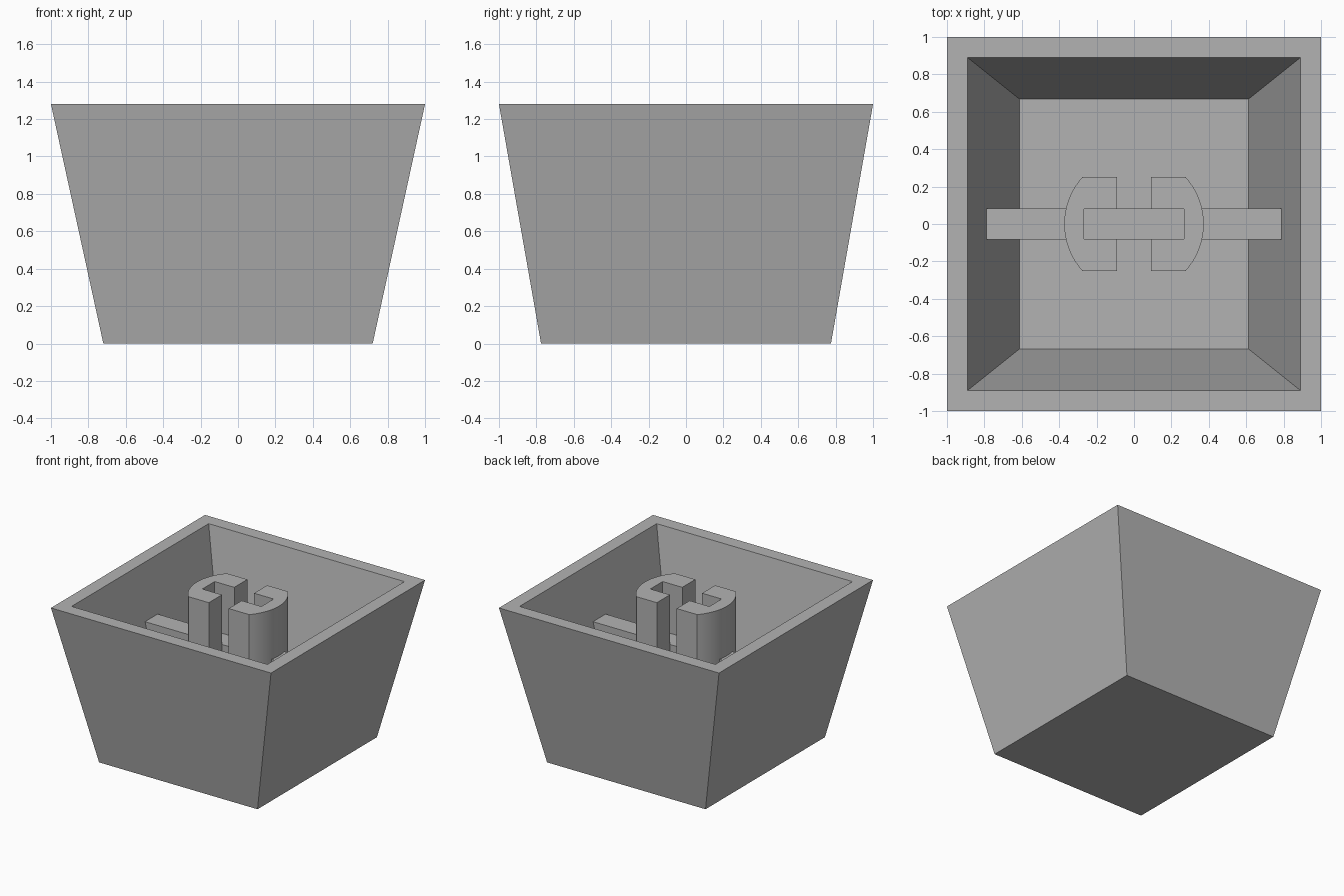
import bpy, bmesh, math

cube = bpy.data.objects.get("Cube")
if cube:
    bpy.data.objects.remove(cube)

grey = bpy.data.materials.new("plain grey")
grey.use_nodes = True
colour = (0.45, 0.45, 0.45, 1)
grey.diffuse_color = colour
grey.node_tree.nodes["Principled BSDF"].inputs["Base Color"].default_value = colour

HEIGHT = 1.28
FLOOR = 0.17
BAR_TOP = 0.873


def rectangle(bm, x, y, z):
    return [bm.verts.new((sx * x, sy * y, z))
            for sx, sy in ((-1, -1), (1, -1), (1, 1), (-1, 1))]


def bridge(bm, lower, upper):
    n = len(lower)
    for i in range(n):
        j = (i + 1) % n
        bm.faces.new((lower[i], lower[j], upper[j], upper[i]))


def finish(name, bm):
    bmesh.ops.recalc_face_normals(bm, faces=bm.faces)
    mesh = bpy.data.meshes.new(name)
    bm.to_mesh(mesh)
    bm.free()
    mesh.materials.append(grey)
    obj = bpy.data.objects.new(name, mesh)
    bpy.context.collection.objects.link(obj)
    return obj


# Tapered hollow shell, open at the top
bm = bmesh.new()
rings = [rectangle(bm, 0.72, 0.775, 0), rectangle(bm, 1, 1, HEIGHT),
         rectangle(bm, 0.89, 0.89, HEIGHT), rectangle(bm, 0.611, 0.667, FLOOR)]
for a, b in zip(rings, rings[1:]):
    bridge(bm, a, b)
bm.faces.new(rings[0])
bm.faces.new(rings[-1])
finish("shell", bm)

# Cross bar whose ends follow the inner walls
bm = bmesh.new()
low = rectangle(bm, 0.635, 0.082, FLOOR - 0.02)
high = rectangle(bm, 0.795, 0.082, BAR_TOP)
bridge(bm, low, high)
bm.faces.new(low)
bm.faces.new(high)
finish("cross_bar", bm)

# Two slotted stem halves with a rounded outer side
RADIUS = 0.373
HALF = 0.25
limit = math.asin(HALF / RADIUS)
STEPS = 16
angles = [-limit + 2 * limit * i / STEPS for i in range(STEPS + 1)]
profile = [(RADIUS * math.cos(a), RADIUS * math.sin(a)) for a in angles]
profile += [(0.09, HALF), (0.09, 0.08), (0.268, 0.08),
            (0.268, -0.08), (0.09, -0.08), (0.09, -HALF)]

for side, name in ((1, "right_stem_half"), (-1, "left_stem_half")):
    bm = bmesh.new()
    low, high = ([bm.verts.new((side * x, y, z)) for x, y in profile]
                 for z in (FLOOR - 0.02, HEIGHT))
    bridge(bm, low, high)
    bm.faces.new(low)
    bm.faces.new(high)
    stem = finish(name, bm)
    bpy.ops.object.select_all(action="DESELECT")
    stem.select_set(True)
    bpy.context.view_layer.objects.active = stem
    bpy.ops.object.shade_smooth_by_angle(angle=math.radians(25))
